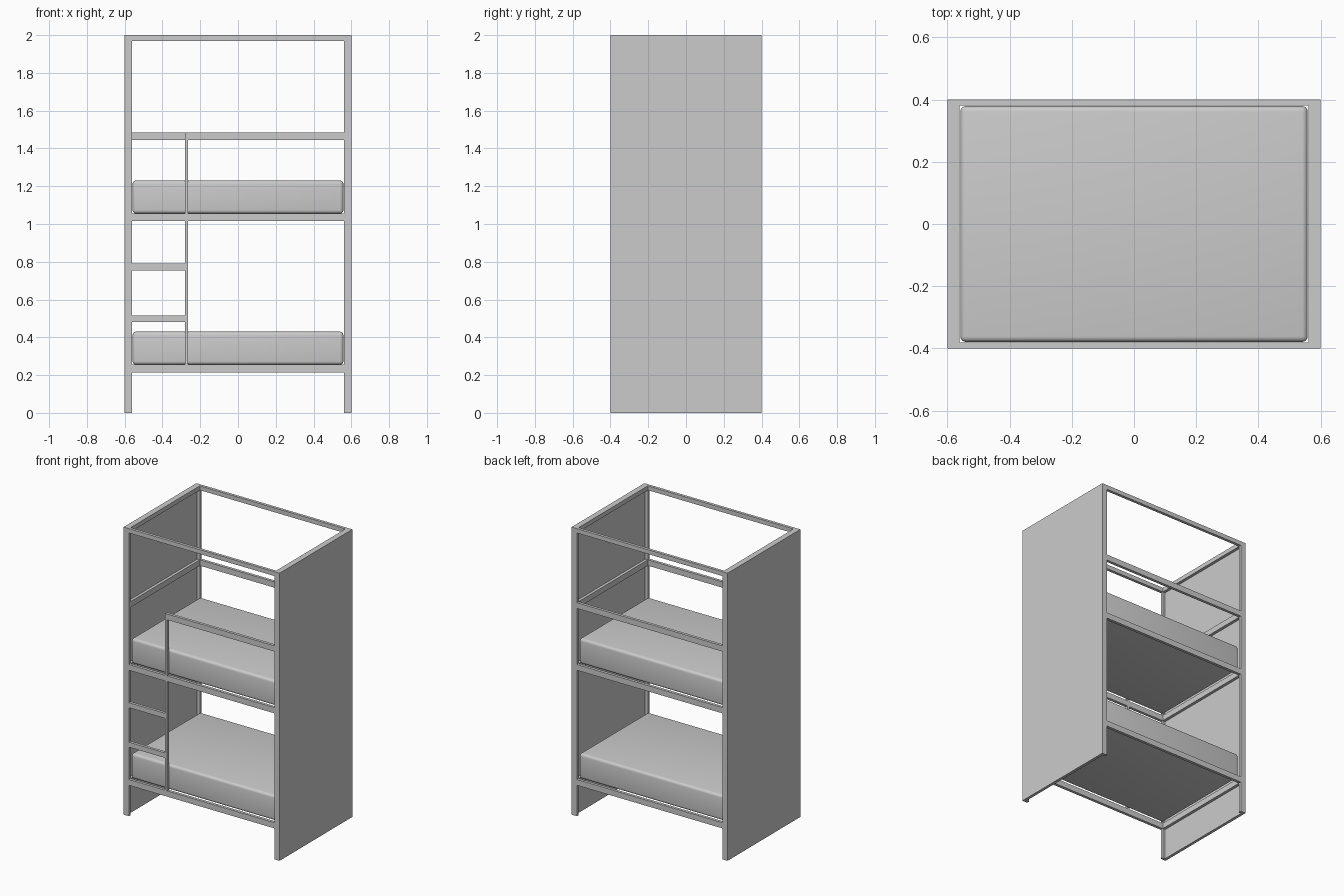
import bpy

if "Cube" in bpy.data.objects:
    bpy.data.objects.remove(bpy.data.objects["Cube"])

X, Y = 0.60, 0.40          # outer half sizes
IX, IY = 0.56, 0.38        # inner half sizes (inside the frame)
LEVELS = [(0.215, 0.255), (1.015, 1.055), (1.445, 1.485), (1.97, 2.0)]


def box(name, x, y, z):
    """Box spanning the given (min, max) ranges."""
    bpy.ops.mesh.primitive_cube_add(size=1, location=[(a + b) / 2 for a, b in (x, y, z)])
    ob = bpy.context.object
    ob.name = name
    ob.scale = [b - a for a, b in (x, y, z)]
    bpy.ops.object.transform_apply(location=True, rotation=True, scale=True)
    return ob


# Side walls: flush outside, pockets inside leave posts and cross rails
pockets = []
low = -0.1
for bottom, top in LEVELS:
    pockets.append((low, bottom))
    low = top
side = box("side_panel", (-X, -IX), (-Y, Y), (0, 2))
for i, z in enumerate(pockets):
    cutter = box(f"pocket_cutter_{i}", (-X + 0.02, -IX + 0.1), (-IY, IY), z)
    cutter.hide_render = True
    cutter.hide_viewport = False
    mod = side.modifiers.new("pocket", 'BOOLEAN')
    mod.operation, mod.solver, mod.object = 'DIFFERENCE', 'EXACT', cutter
    bpy.context.view_layer.objects.active = side
    bpy.ops.object.modifier_apply(modifier=mod.name)
    bpy.data.objects.remove(cutter)
mirror = side.modifiers.new("other_side", 'MIRROR')

# Long rails, front and back; the front guard stops at the ladder
LX0, LX1 = -0.28, -0.265
for i, z in enumerate(LEVELS):
    box(f"back_rail_{i}", (-IX, IX), (IY, Y), z)
    box(f"front_rail_{i}", (LX0 if i == 2 else -IX, IX), (-Y, -IY), z)

# Ladder: upright in two pieces between the rails, plus two rungs
for i in range(2):
    box(f"ladder_upright_{i}", (LX0, LX1), (-Y, -IY), (LEVELS[i][1], LEVELS[i + 1][0]))
for i, z in enumerate([(0.48, 0.515), (0.755, 0.79)]):
    box(f"ladder_rung_{i}", (-IX, LX0), (-Y, -IY), z)

# Mattresses with softened edges
for name, z in (("lower_mattress", 0.255), ("upper_mattress", 1.055)):
    m = box(name, (-0.558, 0.558), (-0.379, 0.379), (z, z + 0.175))
    bev = m.modifiers.new("soft_edges", 'BEVEL')
    bev.width, bev.segments = 0.018, 4
    bpy.ops.object.modifier_apply(modifier=bev.name)
    bpy.ops.object.shade_smooth_by_angle()
